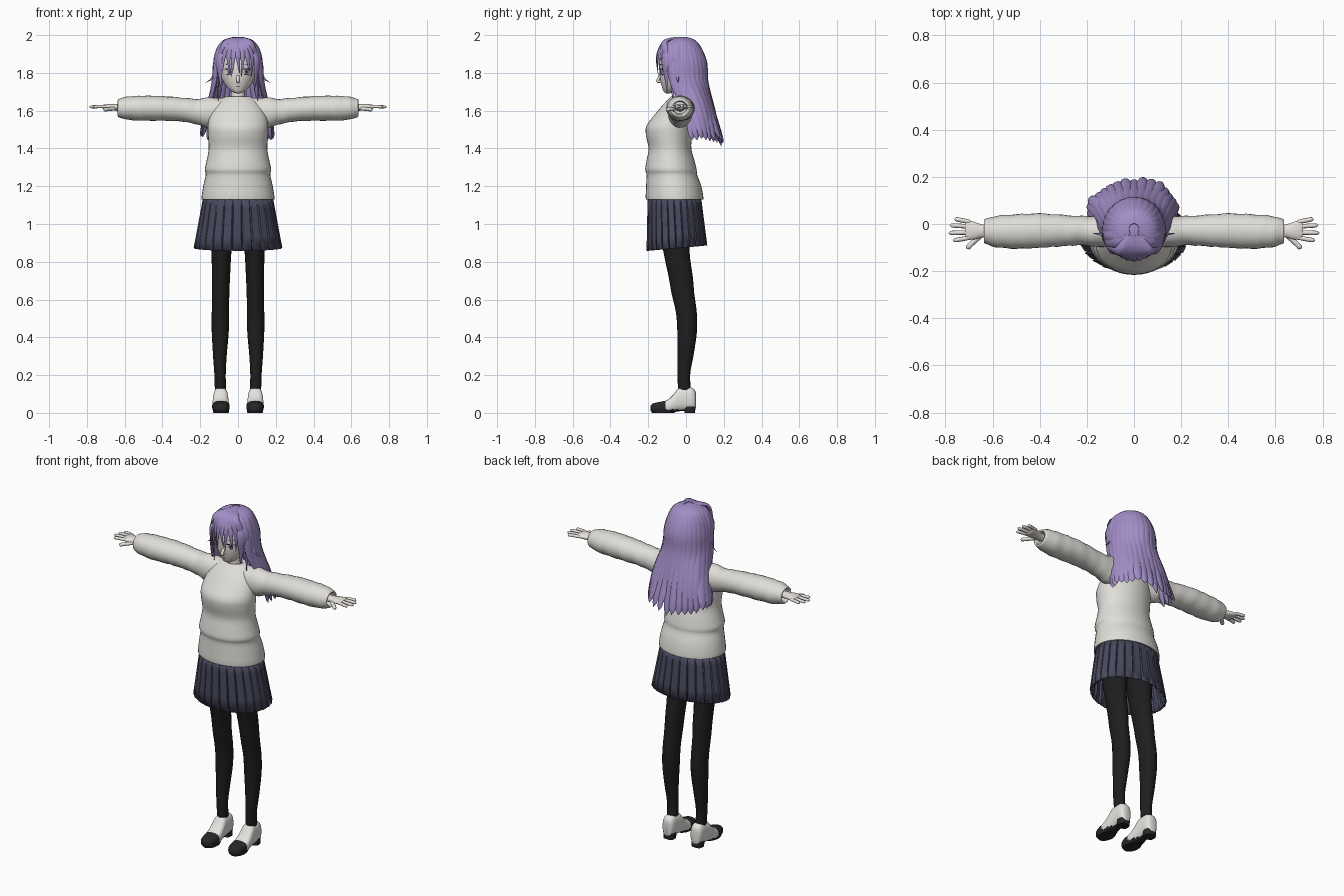
import bpy, bmesh, math, random
from mathutils import Vector

random.seed(4)
if "Cube" in bpy.data.objects:
    bpy.data.objects.remove(bpy.data.objects["Cube"])


def material(name, r, g, b):
    m = bpy.data.materials.new(name)
    m.use_nodes = True
    m.diffuse_color = (r, g, b, 1)
    m.node_tree.nodes["Principled BSDF"].inputs["Base Color"].default_value = (r, g, b, 1)
    return m


HAIR = material("lilac hair", .36, .27, .57)
KNIT = material("cream knit", .74, .73, .69)
SKIN = material("pale skin", .79, .75, .71)
SKIRT = material("navy cloth", .065, .067, .11)
TIGHTS = material("black tights", .013, .013, .014)
WHITE = material("white leather", .78, .77, .74)
BLACK = material("black leather", .02, .02, .022)
IRIS = material("violet iris", .2, .13, .35)


def build(name, verts, faces, mats, angle=50):
    me = bpy.data.meshes.new(name)
    me.from_pydata([tuple(v) for v in verts], [], faces)
    bm = bmesh.new()
    bm.from_mesh(me)
    bmesh.ops.recalc_face_normals(bm, faces=bm.faces)
    bm.to_mesh(me)
    bm.free()
    ob = bpy.data.objects.new(name, me)
    bpy.context.collection.objects.link(ob)
    for m in mats:
        me.materials.append(m)
    if angle:
        bpy.ops.object.select_all(action='DESELECT')
        ob.select_set(True)
        bpy.context.view_layer.objects.active = ob
        bpy.ops.object.shade_smooth_by_angle(angle=math.radians(angle))
    return ob


def loft(name, rings, mats, cap=True, angle=50):
    n = len(rings[0])
    faces = [(i * n + j, i * n + (j + 1) % n, (i + 1) * n + (j + 1) % n, (i + 1) * n + j)
             for i in range(len(rings) - 1) for j in range(n)]
    if cap:
        faces += [tuple(range(n)), tuple(range((len(rings) - 1) * n, len(rings) * n))]
    return build(name, [v for r in rings for v in r], faces, mats, angle)


def smooth(rows, n=4):
    """Catmull-Rom resampling of rows of numbers."""
    out = []
    for i in range(len(rows) - 1):
        a, b, c, d = rows[max(i - 1, 0)], rows[i], rows[i + 1], rows[min(i + 2, len(rows) - 1)]
        for k in range(n):
            t = k / n
            out.append([q + t * (r - p) / 2 + t * t * (2 * p - 5 * q + 4 * r - s) / 2
                        + t ** 3 * (3 * q - p - 3 * r + s) / 2 for p, q, r, s in zip(a, b, c, d)])
    return out + [list(rows[-1])]


def tube(name, rows, mats, axis="z", side=1, n=24, square=1.0, ripple=0, cap=True):
    """Rows hold: position on axis, two centre values, two radii."""
    rings = []
    for p, ca, cb, ra, rb in smooth(rows):
        ring = []
        for j in range(n):
            a = math.tau * j / n
            c, s = math.cos(a), math.sin(a)
            f = 1 + ripple * math.sin(p * 85 + 2 * math.sin(a + p * 9))
            u = ca + ra * f * math.copysign(abs(c) ** square, c)
            v = cb + rb * f * math.copysign(abs(s) ** square, s)
            x, y, z = {"z": (u, v, p), "x": (p, u, v), "y": (u, p, v)}[axis]
            ring.append((x * side, y, z))
        rings.append(ring)
    return loft(name, rings, mats, cap)


def hair_normal(p):
    return Vector((p.x, p.y + .03, max(0, p.z - 1.86)))


def strand(name, path, width, thick, mat, taper=.8, side=1, normal=hair_normal, n=8):
    pts = [Vector(p) for p in smooth(path, 5)]
    rings = []
    for i, p in enumerate(pts):
        t = i / (len(pts) - 1)
        tan = (pts[min(i + 1, len(pts) - 1)] - pts[max(i - 1, 0)]).normalized()
        across = tan.cross(normal(p)).normalized()
        out = across.cross(tan)
        e = max(0, (t - taper) / (1 - taper))
        f = min(1, .45 + 3 * t) * max(.06, math.sqrt(1 - e * e) if taper > .7 else 1 - e)
        ring = [p + across * width * f * math.cos(math.tau * j / n)
                + out * thick * f * math.sin(math.tau * j / n) for j in range(n)]
        rings.append([(v.x * side, v.y, v.z) for v in ring])
    return loft(name, rings, [mat], angle=60)


# Sweater body
tube("sweater_body", [
    (1.15, 0, -.06, .17, .13), (1.13, 0, -.06, .193, .152), (1.2, 0, -.065, .184, .146),
    (1.26, 0, -.075, .171, .134), (1.29, 0, -.08, .176, .136), (1.34, 0, -.082, .165, .126),
    (1.4, 0, -.085, .155, .113), (1.47, 0, -.09, .159, .122), (1.52, 0, -.087, .16, .122),
    (1.58, 0, -.065, .148, .1), (1.63, 0, -.047, .122, .076), (1.665, 0, -.035, .085, .055),
    (1.675, 0, -.033, .052, .045), (1.655, 0, -.035, .042, .04)], [KNIT], n=36)

# Head and neck
FACE = [(1.692, 0, -.095, .01, .01), (1.7, 0, -.083, .032, .034), (1.725, 0, -.065, .06, .062),
        (1.76, 0, -.047, .082, .089), (1.8, 0, -.04, .094, .1), (1.86, 0, -.035, .1, .105),
        (1.92, 0, -.03, .088, .095), (1.97, 0, -.03, .04, .045)]
tube("head", FACE, [SKIN])
tube("neck", [(1.6, 0, -.03, .045, .042), (1.67, 0, -.03, .038, .038), (1.78, 0, -.025, .04, .04)], [SKIN])


def face_y(x, z):
    _, _, cy, rx, ry = min(smooth(FACE, 12), key=lambda r: abs(r[0] - z))
    return cy - ry * math.sqrt(max(0, 1 - (x / rx) ** 2))


def decal(name, cx, cz, rx, rz, mat, lift):
    pts = [(cx, cz)] + [(cx + rx * math.cos(math.tau * j / 16), cz + rz * math.sin(math.tau * j / 16))
                        for j in range(16)]
    return build(name, [(x, face_y(x, z) - lift, z) for x, z in pts],
                 [(0, j + 1, (j + 1) % 16 + 1) for j in range(16)], [mat], 0)


# Nose, mouth and eyes
strand("nose", [(0, -.13, 1.79), (0, -.14, 1.775), (0, -.15, 1.757), (0, -.125, 1.752)],
       .009, .008, SKIN, normal=lambda p: Vector((0, -1, .1)))
decal("mouth", 0, 1.727, .011, .0015, BLACK, .003)
for side, word in ((1, "left"), (-1, "right")):
    decal(word + "_eye_white", side * .046, 1.805, .023, .015, WHITE, .003)
    decal(word + "_iris", side * .045, 1.805, .011, .014, IRIS, .005)
    decal(word + "_pupil", side * .045, 1.806, .005, .007, BLACK, .006)
    decal(word + "_upper_lash", side * .047, 1.82, .026, .003, BLACK, .007)
    decal(word + "_lower_lash", side * .047, 1.79, .015, .0012, BLACK, .006)
    decal(word + "_brow", side * .045, 1.845, .022, .002, HAIR, .006)

# Scalp cap, opened over the face
bm = bmesh.new()
bmesh.ops.create_uvsphere(bm, u_segments=32, v_segments=20, radius=1)
for v in bm.verts:
    v.co = (v.co.x * .117, v.co.y * .128 - .028, v.co.z * .125 + 1.865)
gone = [f for f in bm.faces if f.calc_center_median().y < -.05 and f.calc_center_median().z < 1.89]
bmesh.ops.delete(bm, geom=gone, context='FACES')
bm.verts.index_update()
build("hair_cap", [v.co.copy() for v in bm.verts], [[v.index for v in f.verts] for f in bm.faces], [HAIR])
bm.free()

# Long back hair, fanned out from the crown
COUNT = 19
for i in range(COUNT):
    a = math.radians(-18 + 216 * i / (COUNT - 1))
    c, s = math.cos(a), math.sin(a)
    j = random.uniform(-.012, .012)
    strand(f"back_lock_{i + 1}", [
        (.02 * c, -.02 + .02 * s, 1.986), (.085 * c, -.03 + .085 * s, 1.954),
        (.12 * c, -.03 + .13 * s, 1.86), (.13 * c, -.02 + .128 * s, 1.75),
        (.16 * c, .045 + .1 * s, 1.6), ((.19 + j) * c, .07 + (.125 + j) * s, 1.415 + .04 * abs(c) + j)],
        .027, .011, HAIR, taper=.82)

# Fringe
for i in range(9):
    x = -.1 + .025 * i
    strand(f"fringe_lock_{i + 1}", [
        (x * .15, -.05, 1.986), (x * .65, -.115, 1.962), (x, -.153 + 5 * x * x, 1.89),
        (x * 1.05 + .008 * (-1) ** i, -.15 + 5 * x * x, 1.80 - .02 * (i % 2))],
        .021, .008, HAIR, taper=.45)

SIDE_LOCKS = {
    "temple_lock": [(.02, -.05, 1.986), (.08, -.08, 1.95), (.113, -.085, 1.87), (.11, -.075, 1.77), (.105, -.07, 1.65)],
    "ear_lock": [(.02, -.04, 1.986), (.09, -.055, 1.95), (.12, -.055, 1.87), (.122, -.045, 1.77), (.135, -.03, 1.66)],
    "flick_lock": [(.1, -.05, 1.92), (.122, -.05, 1.85), (.132, -.045, 1.78), (.175, -.04, 1.745)],
    "cheek_lock": [(.08, -.1, 1.93), (.1, -.11, 1.87), (.096, -.105, 1.79), (.085, -.1, 1.7)],
}

for side, word in ((1, "left"), (-1, "right")):
    for label, path in SIDE_LOCKS.items():
        strand(f"{word}_{label}", path, .012 if label == "flick_lock" else .024, .009, HAIR, taper=.5, side=side)

    # Puffy sleeve, turned in at the cuff
    tube(word + "_sleeve", [
        (.07, -.035, 1.6, .055, .065), (.15, -.032, 1.59, .066, .08), (.22, -.028, 1.595, .062, .067),
        (.3, -.028, 1.606, .066, .063), (.4, -.028, 1.612, .073, .065), (.5, -.032, 1.613, .073, .066),
        (.58, -.032, 1.613, .067, .062), (.62, -.032, 1.614, .056, .052), (.635, -.032, 1.615, .05, .046),
        (.632, -.032, 1.615, .04, .036), (.59, -.032, 1.615, .036, .032)], [KNIT], axis="x", side=side, ripple=.022)

    # Hand
    tube(word + "_palm", [
        (.57, -.03, 1.615, .024, .02), (.64, -.03, 1.617, .027, .018), (.68, -.028, 1.62, .038, .016),
        (.71, -.025, 1.62, .041, .012), (.718, -.025, 1.62, .036, .006)], [SKIN], axis="x", side=side)
    fingers = {"index": (-.056, -.07, .768), "middle": (-.035, -.038, .788),
               "ring": (-.013, -.005, .783), "little": (.007, .022, .762)}
    for label, (y0, y1, tip) in fingers.items():
        strand(f"{word}_{label}_finger", [(.69, y0, 1.62), (.725, (y0 + y1) / 2, 1.622), (tip, y1, 1.62)],
               .0095, .0085, SKIN, side=side, normal=lambda p: Vector((0, 0, 1)))
    strand(word + "_thumb", [(.645, -.045, 1.612), (.68, -.075, 1.608), (.71, -.105, 1.605)],
           .011, .01, SKIN, side=side, normal=lambda p: Vector((0, 0, 1)))

    # Leg
    tube(word + "_leg", [
        (.09, .092, -.005, .03, .034), (.2, .095, -.012, .03, .034), (.3, .096, -.003, .036, .042),
        (.43, .094, .006, .045, .052), (.53, .093, .002, .046, .055), (.63, .092, -.016, .046, .06),
        (.72, .09, -.028, .048, .064), (.85, .088, -.05, .053, .069), (1.0, .085, -.06, .068, .082),
        (1.12, .08, -.06, .075, .09)], [TIGHTS], side=side)

    # Shoe: rows run from toe to back, dark toe cap and sole set by position
    shoe = tube(word + "_shoe", [
        (-.187, .09, .024, .012, .014), (-.175, .09, .026, .032, .024), (-.14, .09, .029, .044, .029),
        (-.1, .091, .034, .046, .034), (-.07, .092, .048, .043, .046), (-.04, .092, .069, .04, .061),
        (-.01, .092, .074, .038, .063), (.025, .092, .075, .037, .06), (.045, .092, .07, .03, .052),
        (.052, .092, .066, .016, .04)], [WHITE, BLACK], axis="y", side=side, square=.75)
    for f in shoe.data.polygons:
        f.material_index = int(f.center.y < -.108 or f.center.z < .018)
    tube(word + "_heel", [(0, .092, .02, .032, .028), (.015, .092, .02, .033, .029), (.035, .092, .02, .034, .03)],
         [BLACK], side=side, square=.7)
    tube(word + "_sole", [(0, .09, -.12, .04, .06), (.01, .09, -.12, .043, .064), (.02, .09, -.12, .042, .062)],
         [BLACK], side=side)

# Pleated skirt with sawtooth folds and a hem that rises to the back
PLEATS = 26
rings = []
for t in (0, .25, .5, .75, 1):
    ring = []
    for k in range(PLEATS):
        for frac, depth in ((0, 1), (.82, .985), (.9, .93)):
            a = math.tau * (k + frac) / PLEATS
            d = 1 - (1 - depth) * (.3 + .7 * t)
            x = (.183 + .052 * t) * d * math.cos(a)
            y = -.062 + .014 * t + (.142 + .02 * t) * d * math.sin(a)
            ring.append((x, y, 1.15 + t * (.872 + .09 * (y + .05) - 1.15)))
    rings.append(ring)
skirt = loft("pleated_skirt", rings, [SKIRT], cap=False, angle=15)
mod = skirt.modifiers.new("cloth_thickness", 'SOLIDIFY')
mod.thickness = .004
